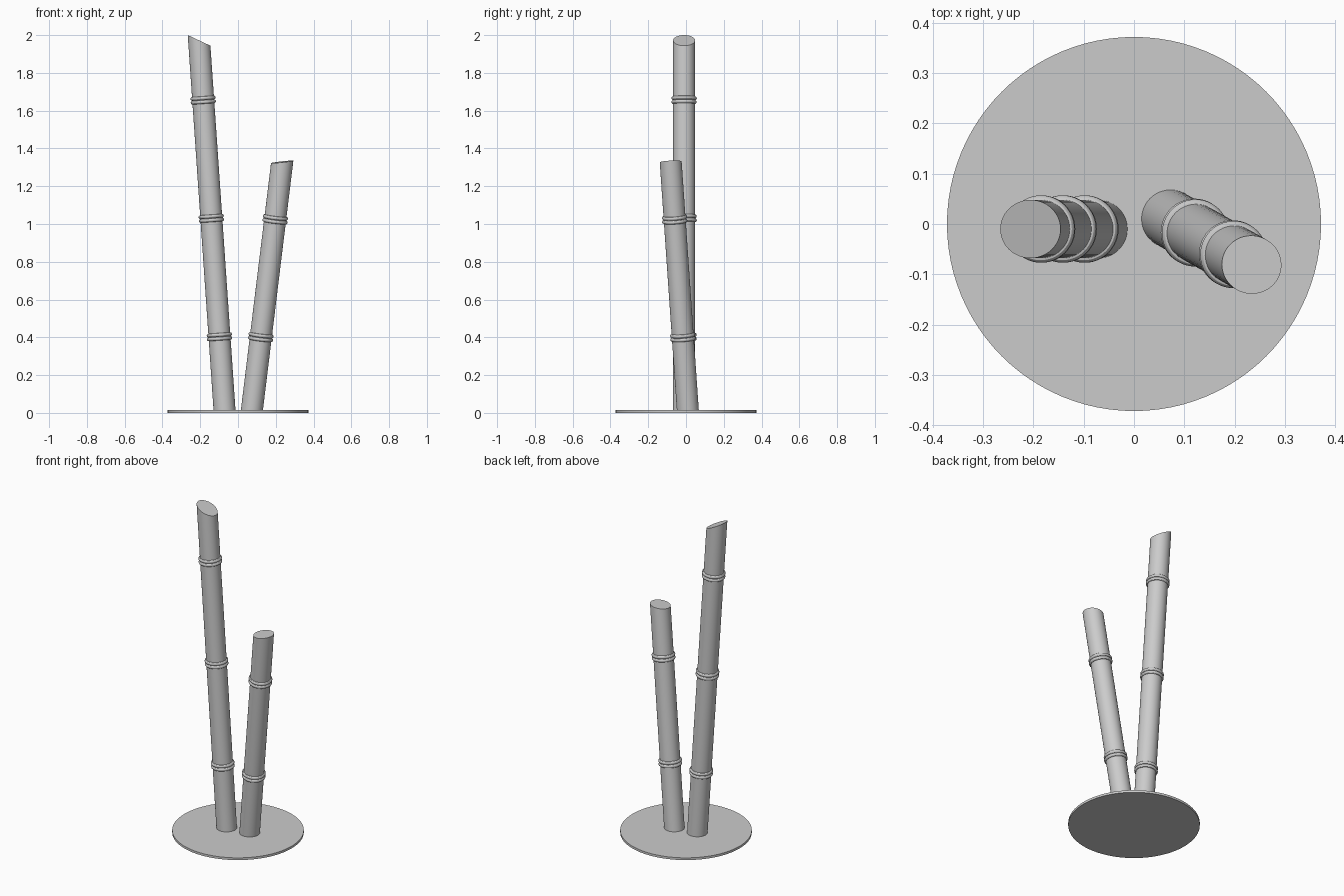
import bpy, bmesh
from mathutils import Vector

if "Cube" in bpy.data.objects:
    bpy.data.objects.remove(bpy.data.objects["Cube"], do_unlink=True)

grey = bpy.data.materials.new("plain grey")
grey.use_nodes = True
colour = (0.6, 0.6, 0.6, 1)
grey.diffuse_color = colour
grey.node_tree.nodes["Principled BSDF"].inputs["Base Color"].default_value = colour

RADIUS = 0.058


def finish(name):
    obj = bpy.context.object
    obj.name = obj.data.name = name
    obj.data.materials.append(grey)
    bpy.ops.object.shade_smooth_by_angle()
    return obj


def stalk(name, foot, top, cut_slope, joints):
    foot, top = Vector(foot), Vector(top)
    lean = top - foot
    turn = lean.to_track_quat('Z', 'Y')

    # Leaning cane: level at the foot, sliced at a slant on top
    bpy.ops.mesh.primitive_cylinder_add(vertices=48, radius=RADIUS, depth=2)
    obj = bpy.context.object
    bm = bmesh.new()
    bm.from_mesh(obj.data)
    for v in bm.verts:
        rim = turn @ Vector((v.co.x, v.co.y, 0))
        if v.co.z > 0:
            normal, centre = Vector((-cut_slope[0], -cut_slope[1], 1)), top
        else:
            normal, centre = Vector((0, 0, 1)), foot
        slide = normal.dot(rim) / normal.dot(lean)
        v.co = centre + rim - lean * slide
    bm.to_mesh(obj.data)
    bm.free()
    finish(name)

    # A pair of rounded rings at every joint
    for i, z in enumerate(joints, 1):
        for side, offset in (("lower", -0.01), ("upper", 0.01)):
            spot = foot + lean * ((z - foot.z) / lean.z) + lean.normalized() * offset
            bpy.ops.mesh.primitive_torus_add(
                major_segments=48, minor_segments=12, major_radius=RADIUS - 0.001,
                minor_radius=0.01, location=spot, rotation=turn.to_euler())
            finish(f"{name}_joint_{i}_{side}_ring")


# Round base plate
bpy.ops.mesh.primitive_cylinder_add(vertices=96, radius=0.372, depth=0.014, location=(0, 0, 0.007))
finish("base_plate")

stalk("tall_stalk", (-0.071, -0.01, 0.01), (-0.206, -0.01, 1.972), (-0.47, 0), (0.403, 1.03, 1.656))
stalk("short_stalk", (0.073, 0.01, 0.01), (0.234, -0.081, 1.329), (0.11, 0.05), (0.402, 1.025))
